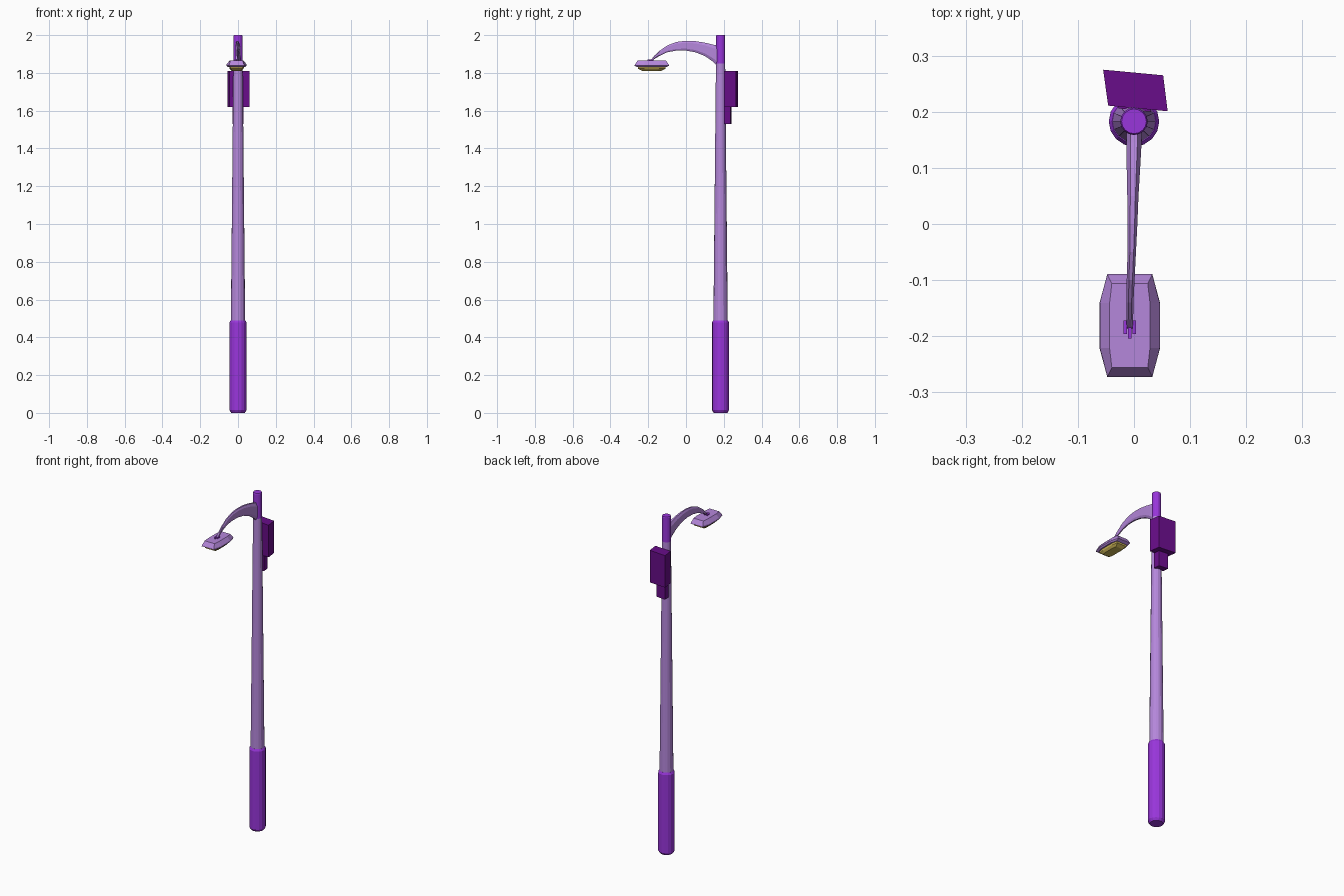
import bpy, math

if "Cube" in bpy.data.objects:
    bpy.data.objects.remove(bpy.data.objects["Cube"])

def mat(name, rgb):
    m = bpy.data.materials.new(name)
    lin = [c / 12.92 if c <= 0.04045 else ((c + 0.055) / 1.055) ** 2.4 for c in rgb]
    m.diffuse_color = (*lin, 1)
    m.use_nodes = True
    m.node_tree.nodes["Principled BSDF"].inputs["Base Color"].default_value = m.diffuse_color
    return m

LILAC = mat("lilac", (0.71, 0.53, 0.86))
VIOLET = mat("violet", (0.60, 0.21, 0.86))
PLUM = mat("dark plum", (0.41, 0.05, 0.54))
GLASS = mat("lamp yellow", (0.80, 0.71, 0.34))

def loft(name, rings, material):
    """Skin a closed solid through rings of equal point count."""
    n = len(rings[0])
    verts = [p for r in rings for p in r]
    faces = [list(range(n))[::-1], list(range(len(verts) - n, len(verts)))]
    for k in range(len(rings) - 1):
        for i in range(n):
            j = (i + 1) % n
            faces.append([k * n + i, k * n + j, (k + 1) * n + j, (k + 1) * n + i])
    me = bpy.data.meshes.new(name)
    me.from_pydata(verts, [], faces)
    me.materials.append(material)
    ob = bpy.data.objects.new(name, me)
    bpy.context.collection.objects.link(ob)
    return ob

PY = 0.183  # pole centre in y

def turned(name, profile, material, n=16):
    rings = [[(r * math.cos(2 * math.pi * i / n), PY + r * math.sin(2 * math.pi * i / n), z)
              for i in range(n)] for r, z in profile]
    return loft(name, rings, material)

# pole sections
turned("pole_base", [(0.036, 0), (0.045, 0.014), (0.045, 0.478), (0.039, 0.49)], VIOLET)
turned("pole_shaft", [(0.038, 0.48), (0.0245, 1.85)], LILAC)
turned("pole_top", [(0.0245, 1.845), (0.0245, 1.994), (0.022, 2.0)], VIOLET)

# control cabinet, slightly skewed in plan
def prism(name, plan, z0, z1, material):
    return loft(name, [[(x, y, z) for x, y in plan] for z in (z0, z1)], material)

prism("cabinet", [(-0.046, 0.211), (0.060, 0.201), (0.052, 0.265), (-0.055, 0.275)], 1.62, 1.81, PLUM)
prism("cabinet_conduit", [(-0.028, 0.206), (0.030, 0.200), (0.027, 0.236), (-0.030, 0.242)], 1.53, 1.62, PLUM)

# curved arm: y, top z, bottom z, half width, centre x
path = [(0.175, 1.943, 1.828, 0.014, 0.0), (0.145, 1.949, 1.858, 0.0135, 0.0),
        (0.10, 1.960, 1.889, 0.012, -0.001), (0.05, 1.968, 1.909, 0.010, -0.002),
        (0.0, 1.970, 1.918, 0.009, -0.003), (-0.05, 1.964, 1.918, 0.0075, -0.004),
        (-0.10, 1.945, 1.909, 0.007, -0.006), (-0.14, 1.917, 1.890, 0.006, -0.007),
        (-0.17, 1.889, 1.872, 0.006, -0.0075), (-0.187, 1.866, 1.860, 0.005, -0.0075)]
rings = []
for y, t, b, w, x in path:
    c = (t - b) * 0.2
    rings.append([(x - w * .45, y, b), (x + w * .45, y, b), (x + w, y, b + c), (x + w, y, t - c),
                  (x + w * .45, y, t), (x - w * .45, y, t), (x - w, y, t - c), (x - w, y, b + c)])
loft("arm", rings, LILAC)

# lamp head and lens: bulging rectangle outlines
CX, CY = -0.0075, -0.181

def outline(a, ae, b, be, z):
    """a/ae: half width at middle/ends, b: half length, be: half length of the straight side."""
    pts = [(a, -be), (a, be), (ae, b), (-ae, b), (-a, be), (-a, -be), (-ae, -b), (ae, -b)]
    return [(CX + x, CY + y, z) for x, y in pts]

loft("lamp_head", [outline(0.046, 0.036, 0.078, 0.040, 1.831), outline(0.054, 0.040, 0.092, 0.040, 1.838),
                   outline(0.053, 0.039, 0.089, 0.040, 1.845), outline(0.036, 0.032, 0.075, 0.040, 1.866)], LILAC)
loft("lamp_lens", [outline(0.026, 0.022, 0.052, 0.030, 1.811), outline(0.037, 0.031, 0.072, 0.038, 1.822),
                   outline(0.040, 0.033, 0.074, 0.040, 1.835)], GLASS)

# small clamp where the arm meets the head
for s in (-1, 1):
    x = CX + s * 0.008
    prism("clamp_cheek", [(x - .003, -0.196), (x + .003, -0.196), (x + .003, -0.172), (x - .003, -0.172)],
          1.862, 1.872, VIOLET)
prism("clamp_tongue", [(CX - .003, -0.204), (CX + .003, -0.204), (CX + .003, -0.18), (CX - .003, -0.18)],
      1.862, 1.870, VIOLET)
